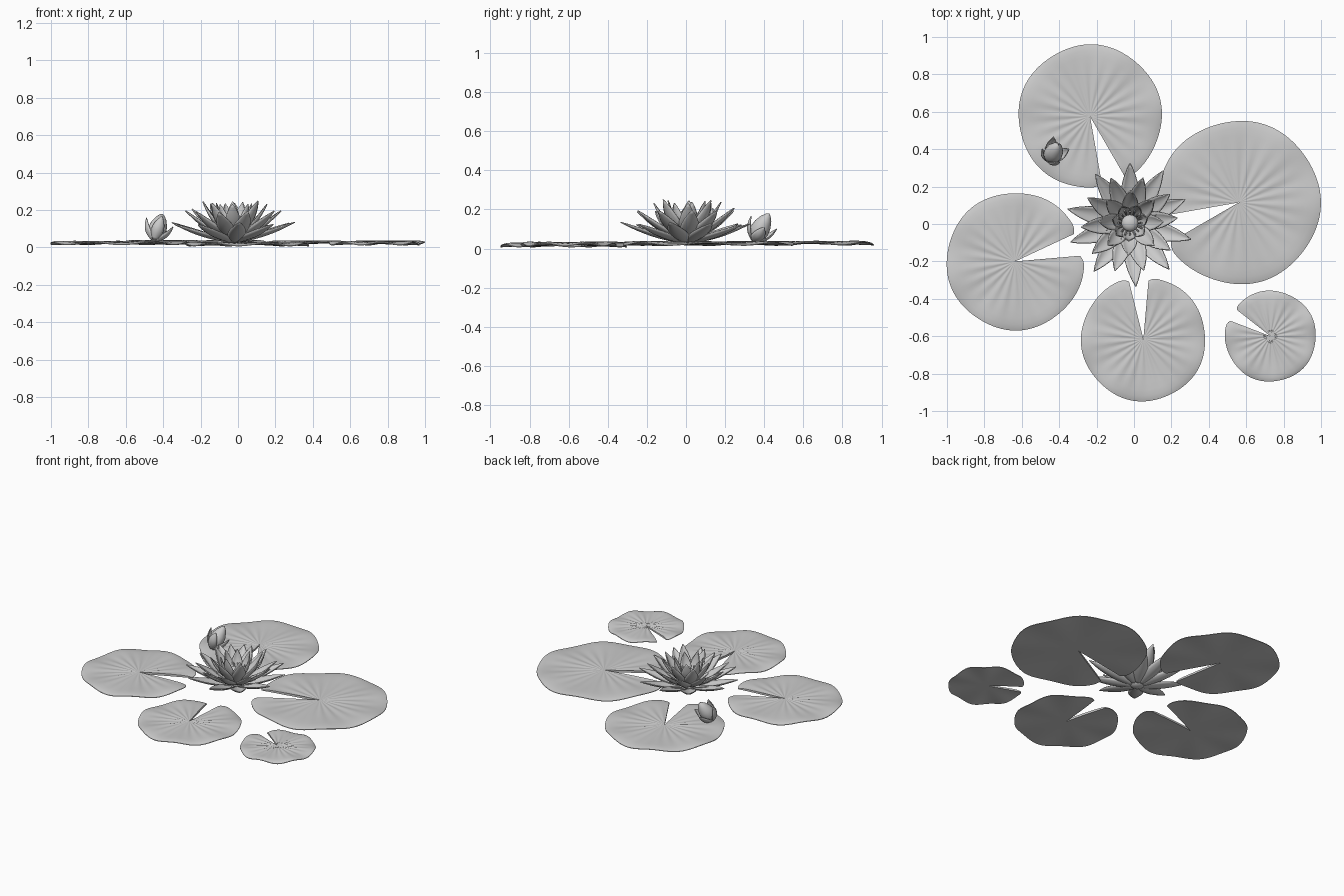
import bpy, bmesh, math, random
from mathutils import Vector, Matrix

if "Cube" in bpy.data.objects:
    bpy.data.objects.remove(bpy.data.objects["Cube"])

random.seed(4)
grey = bpy.data.materials.new("soft grey")
grey.diffuse_color = (0.6, 0.6, 0.6, 1)
grey.use_nodes = True
grey.node_tree.nodes["Principled BSDF"].inputs["Base Color"].default_value = grey.diffuse_color
TAU = math.tau


def finish(name, bm, thickness=0, angle=50):
    """Turn a bmesh into a smooth, optionally thickened object."""
    bmesh.ops.recalc_face_normals(bm, faces=bm.faces)
    mesh = bpy.data.meshes.new(name)
    bm.to_mesh(mesh)
    bm.free()
    mesh.materials.append(grey)
    ob = bpy.data.objects.new(name, mesh)
    bpy.context.collection.objects.link(ob)
    if thickness:
        mod = ob.modifiers.new("thickness", 'SOLIDIFY')
        mod.thickness, mod.offset = thickness, 0
    bpy.ops.object.select_all(action='DESELECT')
    ob.select_set(True)
    bpy.context.view_layer.objects.active = ob
    bpy.ops.object.shade_smooth_by_angle(angle=math.radians(angle))
    return ob


def skin(bm, rows):
    """Join equal rows of points into a sheet."""
    rows = [[bm.verts.new(p) for p in row] for row in rows]
    for a, b in zip(rows, rows[1:]):
        for i in range(len(a) - 1):
            bm.faces.new((a[i], a[i + 1], b[i + 1], b[i]))


def lily_pad(name, cx, cy, radius, z, slit_from, slit_to, phase):
    """Notched disc with radial ripples, wavy margin and rounded-down rim."""
    start, sweep = math.radians(slit_to), math.radians(360 - (slit_to - slit_from))
    steps = 120
    rings = (0.004, 0.12, 0.25, 0.4, 0.55, 0.7, 0.82, 0.91, 0.96, 0.99, 1.0)
    top, bottom = [], []
    for i in range(steps + 1):
        a = start + sweep * i / steps
        corner = min(i, steps - i)
        reach = radius * (1 + 0.008 * math.sin(5 * a + phase))
        reach *= 1 - 0.05 * max(0, 1 - corner / 3) ** 2
        row_t, row_b = [], []
        for t in rings:
            x, y = cx + reach * t * math.cos(a), cy + reach * t * math.sin(a)
            wave = 0.007 * t ** 3 * math.sin(7 * a + phase)
            vein = 0.0022 * math.sin(math.pi * min(t * 1.15, 1)) * math.cos(22 * a + phase)
            rim = 0.009 * max(0, (t - 0.82) / 0.18) ** 2.5
            row_t.append((x, y, z + wave + vein - rim))
            row_b.append((x, y, z + wave - 0.013))
        top.append(row_t)
        bottom.append(row_b)
    bm = bmesh.new()
    skin(bm, top)
    skin(bm, bottom)
    # close the rim and both sides of the slit
    skin(bm, [[r[-1] for r in top], [r[-1] for r in bottom]])
    for k in (0, -1):
        skin(bm, [top[k], bottom[k]])
    bmesh.ops.remove_doubles(bm, verts=bm.verts, dist=0.0001)
    return finish(name, bm)


def add_petal(bm, frame, r0, z0, r1, z1, bend, width, cup):
    """Cupped pointed blade rising from (r0, z0) to (r1, z1)."""
    base, tip = Vector((r0, z0)), Vector((r1, z1))
    along = (tip - base).normalized()
    normal = Vector((-along.y, along.x))
    rows = []
    for i in range(11):
        t = i / 10
        half = width / 2 * (0.28 * (1 - t) + math.sin(math.pi * t ** 0.9) ** 0.85) if 0 < t < 1 \
            else width * (0.13 if t == 0 else 0.008)
        mid = base.lerp(tip, t) - normal * bend * math.sin(math.pi * t)
        row = []
        for k in range(-3, 4):
            s = k / 3
            p = mid + normal * cup * half * s * s
            row.append(frame @ Vector((p.x, half * s, p.y)))
        rows.append(row)
    skin(bm, rows)


# Floating leaves: centre, radius, height, slit directions, wave phase
lily_pad("back_pad", -0.235, 0.575, 0.383, 0.036, 280, 300, 0.4)
lily_pad("right_pad", 0.56, 0.115, 0.436, 0.034, 190, 210, 1.7)
lily_pad("left_pad", -0.635, -0.2, 0.367, 0.032, 5, 25, 2.9)
lily_pad("front_pad", 0.05, -0.615, 0.332, 0.026, 85, 104, 4.1)
lily_pad("small_pad", 0.73, -0.6, 0.243, 0.031, 142, 159, 5.3)

# Flower: four whorls of petals, flatter outside and steeper inside
centre = Matrix.Translation((-0.022, 0.005, 0))
whorls = [
    ("outer_petals", 10, 0.025, 0.028, 0.335, 0.130, 0.014, 0.082, 92),
    ("middle_petals", 10, 0.025, 0.040, 0.262, 0.200, 0.018, 0.080, 74),
    ("upper_petals", 8, 0.025, 0.055, 0.172, 0.243, 0.020, 0.074, 90),
    ("inner_petals", 7, 0.030, 0.070, 0.100, 0.242, 0.016, 0.062, 64),
]
for name, count, r0, z0, r1, z1, bend, width, first in whorls:
    bm = bmesh.new()
    for i in range(count):
        a = math.radians(first) + TAU * i / count + random.uniform(-0.07, 0.07)
        k = random.uniform(0.95, 1.03)
        add_petal(bm, centre @ Matrix.Rotation(a, 4, 'Z'), r0, z0, r1 * k,
                  z1 + random.uniform(-0.012, 0.008), bend, width, 0.4)
    finish(name, bm, 0.006)

# Flower base and domed heart
for name, z, size in (("flower_base", 0.045, (0.05, 0.05, 0.03)),
                      ("flower_heart", 0.125, (0.045, 0.045, 0.03))):
    bm = bmesh.new()
    bmesh.ops.create_uvsphere(bm, u_segments=20, v_segments=12, radius=1)
    bm.transform(centre @ Matrix.Translation((0, 0, z)) @ Matrix.Diagonal((*size, 1)))
    finish(name, bm)

# Stamens: thin leaning rods around the heart
bm = bmesh.new()
for i in range(16):
    a = TAU * i / 16
    lean = Matrix.Rotation(a, 4, 'Z') @ Matrix.Translation((0.048, 0, 0.115)) \
        @ Matrix.Rotation(0.35 + 0.2 * (i % 2), 4, 'Y')
    bmesh.ops.create_cone(bm, cap_ends=True, segments=6, radius1=0.003, radius2=0.005,
                          depth=0.085, matrix=centre @ lean)
finish("stamens", bm)

# Bud: leaning pointed egg wrapped by four flaring sepals
axis = Vector((0.048, 0.082, 0.145))
bud = Matrix.Translation((-0.45, 0.345, 0.038)) @ axis.to_track_quat('Z', 'Y').to_matrix().to_4x4()
profile = [(0.004, 0), (0.026, 0.01), (0.044, 0.035), (0.05, 0.065), (0.045, 0.1),
           (0.031, 0.135), (0.015, 0.158), (0.002, 0.168)]
bm = bmesh.new()
skin(bm, [[bud @ Vector((r * math.cos(TAU * i / 20), r * math.sin(TAU * i / 20), z))
           for i in range(21)] for r, z in profile])
bmesh.ops.remove_doubles(bm, verts=bm.verts, dist=0.0001)
finish("bud", bm, angle=60)
bm = bmesh.new()
for i in range(4):
    add_petal(bm, bud @ Matrix.Rotation(TAU * (i + 0.4) / 4, 4, 'Z'),
              0.012, 0.0, 0.075, 0.115, 0.02, 0.055, 0.5)
finish("bud_sepals", bm, 0.004)
